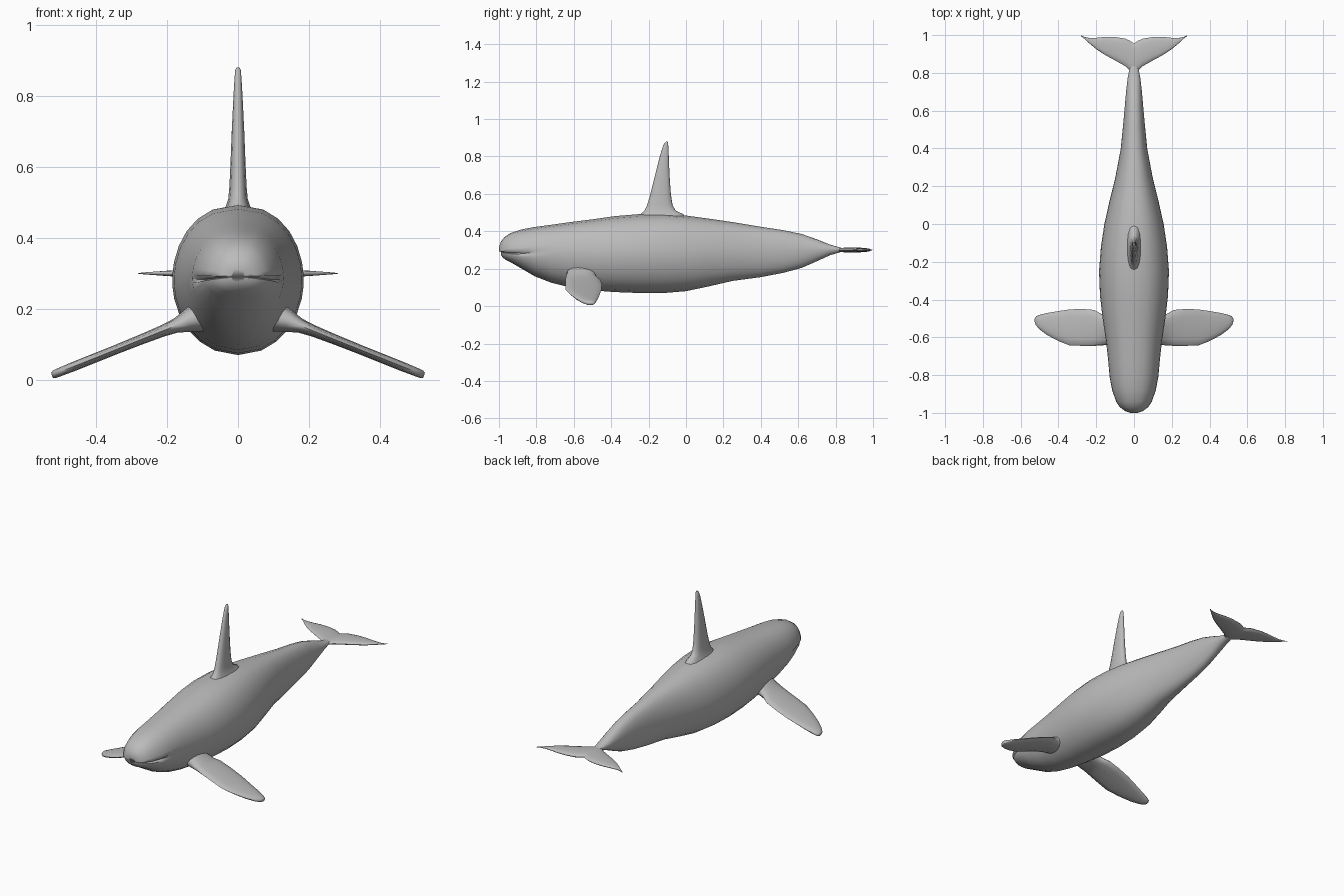
import bpy, bmesh, math
from math import sin, cos, radians, copysign

cube = bpy.data.objects.get("Cube")
if cube:
    bpy.data.objects.remove(cube, do_unlink=True)

GREY = (0.5, 0.5, 0.5, 1)
grey = bpy.data.materials.new("plain grey")
grey.use_nodes = True
grey.diffuse_color = GREY
grey.node_tree.nodes["Principled BSDF"].inputs["Base Color"].default_value = GREY


def loft(name, rings, angle=60):
    """Skin a list of closed rings, cap both ends and shade smooth."""
    bm = bmesh.new()
    loops = [[bm.verts.new(p) for p in ring] for ring in rings]
    n = len(loops[0])
    for a, b in zip(loops, loops[1:]):
        for i in range(n):
            j = (i + 1) % n
            bm.faces.new((a[i], a[j], b[j], b[i]))
    bm.faces.new(loops[0])
    bm.faces.new(loops[-1])
    bmesh.ops.recalc_face_normals(bm, faces=bm.faces)
    mesh = bpy.data.meshes.new(name)
    bm.to_mesh(mesh)
    bm.free()
    mesh.materials.append(grey)
    obj = bpy.data.objects.new(name, mesh)
    bpy.context.collection.objects.link(obj)
    bpy.ops.object.select_all(action='DESELECT')
    obj.select_set(True)
    bpy.context.view_layer.objects.active = obj
    bpy.ops.object.shade_smooth_by_angle(angle=radians(angle))
    return obj


def blade(front, back, thick, place, n=14):
    """Flattened oval section from front to back edge, placed by a function."""
    mid, half = (front + back) / 2, (back - front) / 2
    ring = []
    for i in range(n):
        t = 2 * math.pi * i / n
        s = sin(t)
        ring.append(place(mid - half * cos(t), thick * copysign(abs(s) ** 0.8, s)))
    return ring


# Body: y, underside, widest height, back height, half width
body_rows = [
    (-1.0, .275, .29, .315, .02), (-.99, .26, .288, .345, .048),
    (-.97, .245, .286, .37, .075), (-.94, .23, .284, .39, .095),
    (-.88, .195, .282, .41, .116), (-.81, .16, .285, .423, .129),
    (-.72, .125, .285, .435, .137), (-.62, .1, .283, .449, .148),
    (-.5, .084, .28, .464, .166), (-.38, .075, .28, .481, .18),
    (-.25, .07, .28, .492, .185), (-.12, .07, .28, .493, .175),
    (0, .08, .28, .484, .157), (.12, .105, .285, .468, .13),
    (.25, .135, .29, .449, .098), (.4, .155, .295, .424, .07),
    (.52, .178, .3, .406, .058), (.62, .205, .302, .385, .049),
    (.7, .24, .303, .357, .042), (.77, .272, .304, .329, .034),
    (.83, .29, .303, .312, .022), (.87, .294, .302, .309, .012)]
angles = [0, 5, 14, 27, 41, 55, 70, 90]
angles += [180 - a for a in reversed(angles[:-1])]
angles += [a + 180 for a in angles[1:-1]]


def body_ring(y, low, mid, top, half):
    ring = []
    for a in angles:
        c, s = cos(radians(a)), sin(radians(a))
        power = 0.88 if s > 0 else 0.97
        x = half * copysign(abs(c) ** power, c)
        z = mid + s * (top - mid if s > 0 else mid - low)
        yy = y
        # Mouth crease along the widest line of the head, jaw set slightly back
        if y < -.83:
            if abs(s) < .01:
                x *= .87
                yy += .012
            elif s < 0:
                yy += .01
        ring.append((x, yy, z))
    return ring


loft("body", [body_ring(*r) for r in body_rows], 70)

# Dorsal fin: height, front, back, half thickness
fin_rows = [(.46, -.27, .01, .045), (.492, -.242, -.015, .034),
            (.51, -.222, -.055, .028), (.54, -.208, -.072, .025),
            (.6, -.19, -.081, .022), (.7, -.165, -.088, .018),
            (.8, -.14, -.092, .013), (.85, -.125, -.094, .01),
            (.872, -.115, -.096, .008), (.88, -.107, -.099, .004)]
loft("dorsal_fin", [blade(f, b, t, lambda y, w, z=z: (w, y, z))
                    for z, f, b, t in fin_rows])

# Flippers: distance out, front, back, half thickness
flipper_rows = [(.09, -.635, -.47, .05), (.14, -.64, -.485, .032),
                (.175, -.643, -.475, .02), (.21, -.645, -.455, .016),
                (.27, -.645, -.45, .014), (.34, -.643, -.452, .013),
                (.4, -.62, -.461, .013), (.46, -.588, -.471, .013),
                (.5, -.558, -.481, .012), (.518, -.537, -.488, .011),
                (.524, -.522, -.498, .007)]
for side, label in ((1, "left"), (-1, "right")):
    loft(label + "_flipper", [
        blade(f, b, t, lambda y, w, x=x: (side * (x + .3 * w), y, .163 - .4 * (x - .15) + w))
        for x, f, b, t in flipper_rows])

# Tail flukes: distance out, front, back, half thickness
fluke_rows = [(0, .79, .955, .013), (.018, .81, .968, .013), (.045, .835, .981, .013),
              (.1, .866, .99, .012), (.15, .893, .991, .01), (.195, .922, .986, .008),
              (.235, .955, .985, .005), (.262, .98, .99, .003), (.281, .994, 1.0, .001)]
span = [(-x, f, b, t) for x, f, b, t in reversed(fluke_rows[1:])] + fluke_rows
loft("tail_flukes", [blade(f, b, t, lambda y, w, x=x: (x, y, .3 + w))
                     for x, f, b, t in span])
